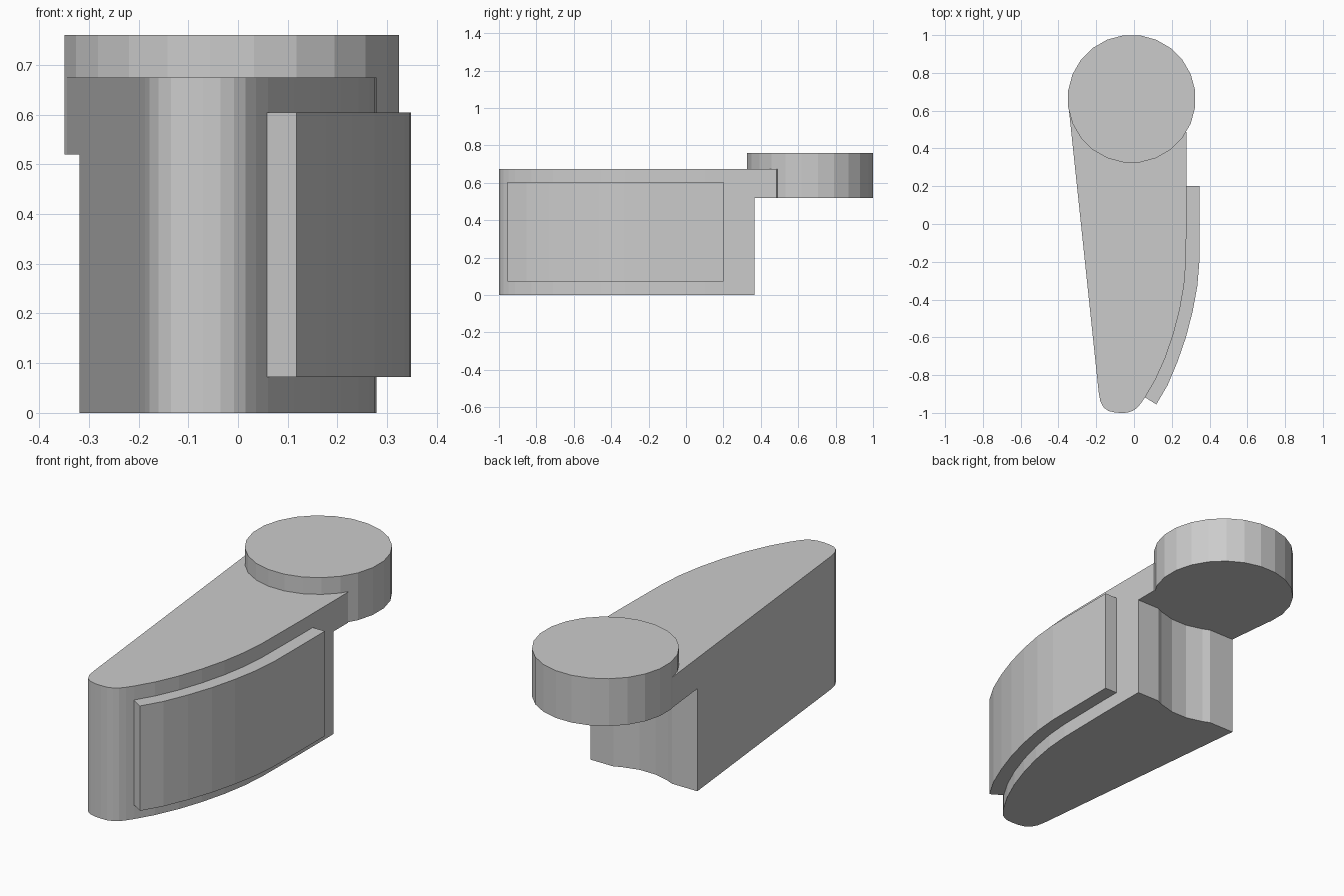
import bpy, bmesh
from math import sin, cos, radians

if "Cube" in bpy.data.objects:
    bpy.data.objects.remove(bpy.data.objects["Cube"])

CX, CY, R = -0.0125, 0.6625, 0.339      # round head centre and radius
BACK = 0.365                            # rear edge of the lower body


def prism(name, outline, z0, z1):
    """Extrude a closed outline from z0 to z1."""
    bm = bmesh.new()
    base = bm.faces.new([bm.verts.new((x, y, z0)) for x, y in outline])
    ext = bmesh.ops.extrude_face_region(bm, geom=[base])
    for v in ext["geom"]:
        if isinstance(v, bmesh.types.BMVert):
            v.co.z = z1
    bmesh.ops.recalc_face_normals(bm, faces=bm.faces)
    me = bpy.data.meshes.new(name)
    bm.to_mesh(me)
    bm.free()
    ob = bpy.data.objects.new(name, me)
    bpy.context.collection.objects.link(ob)
    return ob


def boolean(target, tool, operation):
    """Apply a boolean and discard the tool object."""
    tool.hide_render = True
    mod = target.modifiers.new("bool", "BOOLEAN")
    mod.operation, mod.object, mod.solver = operation, tool, "EXACT"
    bpy.context.view_layer.objects.active = target
    bpy.ops.object.modifier_apply(modifier=mod.name)
    bpy.data.objects.remove(tool)


circle = [(CX + R * cos(radians(7.5 + 15 * i)), CY + R * sin(radians(7.5 + 15 * i)))
          for i in range(24)]

# Tapered body: straight left side, rounded nose, bowed right side
curve = [(0.06, -0.915), (0.113, -0.825), (0.165, -0.71), (0.208, -0.585),
         (0.242, -0.455), (0.265, -0.325), (0.275, -0.2)]
nose = [(-0.187, -0.89), (-0.178, -0.94), (-0.16, -0.972), (-0.135, -0.99),
        (-0.10, -0.998), (-0.07, -1.0), (-0.035, -0.999), (-0.008, -0.99),
        (0.015, -0.975), (0.036, -0.95)]
body = prism("body", [(0.0, 0.68), (-0.344, 0.6)] + nose + curve
             + [(0.279, 0.1), (0.279, 0.485)], 0.0, 0.675)

# Undercut behind the body, with the concave seat following the round head
dip = [p for p in circle if p[1] < BACK - 0.002]
cut = prism("undercut", [(-0.6, 1.2), (-0.6, BACK), (CX - 0.164, BACK)] + dip
            + [(CX + 0.164, BACK), (0.6, BACK), (0.6, 1.2)], -0.2, 0.52)
boolean(body, cut, "DIFFERENCE")

# Round head, joined to the body
head = prism("round_head", circle, 0.52, 0.76)
boolean(body, head, "UNION")

# Raised pad wrapping the bowed side
outer = [(0.118, -0.955), (0.178, -0.853), (0.23, -0.73), (0.275, -0.6),
         (0.31, -0.465), (0.335, -0.33), (0.346, -0.2), (0.348, 0.2)]
inner = [(x - 0.006, y) for x, y in curve] + [(0.27, 0.2)]
prism("side_pad", outer + inner[::-1], 0.072, 0.604)
